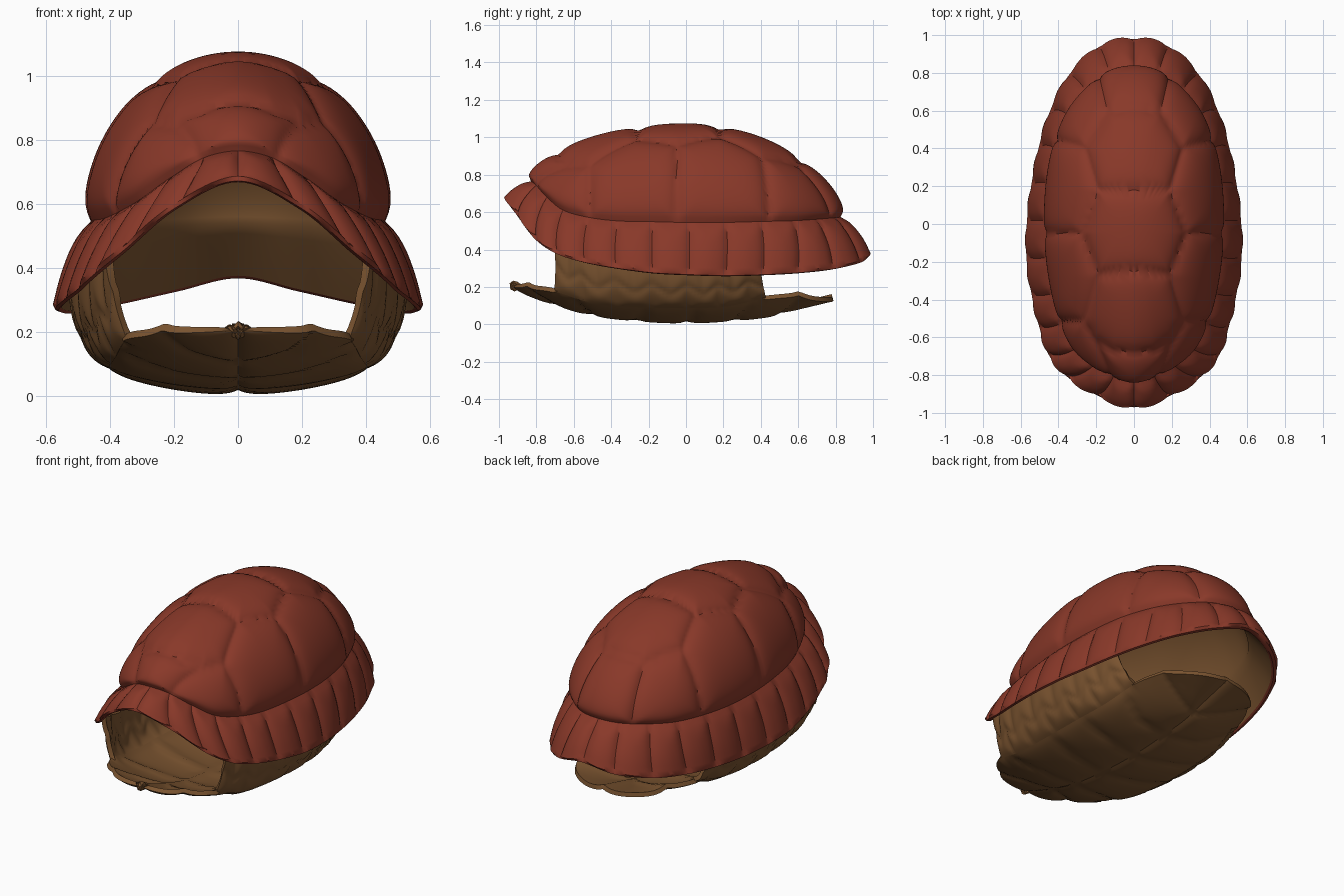
import bpy, bmesh, math
from mathutils import Vector
from mathutils.geometry import intersect_point_line

if "Cube" in bpy.data.objects:
    bpy.data.objects.remove(bpy.data.objects["Cube"])


def material(name, rgb):
    m = bpy.data.materials.new(name)
    m.diffuse_color = (*rgb, 1)
    m.use_nodes = True
    m.node_tree.nodes["Principled BSDF"].inputs["Base Color"].default_value = m.diffuse_color
    return m


RED = material("shell_red", (0.25, 0.04, 0.022))
BROWN = material("shell_brown", (0.2, 0.09, 0.03))


def flip(p):
    return Vector((-p[0], p[1], p[2]))


def curve(pts, u, mirrored=True):
    """Catmull-Rom through half-outline points; mirrored ends cross x = 0 smoothly."""
    n = len(pts) - 1

    def get(k):
        if 0 <= k <= n:
            return Vector(pts[k])
        if mirrored:
            return flip(pts[-k] if k < 0 else pts[2 * n - k])
        a, b = (pts[0], pts[1]) if k < 0 else (pts[n], pts[n - 1])
        return 2 * Vector(a) - Vector(b)

    i = min(int(u), n - 1)
    f = u - i
    a, b, c, d = (get(i + k) for k in (-1, 0, 1, 2))
    return 0.5 * (2 * b + (c - a) * f + (2 * a - 5 * b + 4 * c - d) * f ** 2
                  + (3 * b - a - 3 * c + d) * f ** 3)


def seam_distance(x, y, paths):
    """Plan distance from a point to the nearest seam line."""
    p, best = Vector((x, y, 0)), 9
    for path in paths:
        for a, b in zip(path, path[1:]):
            a, b = Vector((*a, 0)), Vector((*b, 0))
            q, f = intersect_point_line(p, a, b)
            q = a.lerp(b, max(0, min(1, f)))
            best = min(best, (p - q).length)
    return best


def surface(name, rows, cols, fn, mat, closed=False, inward=False, depth=0.0, thick=0.0):
    """Grid surface; fn(i, j) gives position and distance to the nearest scute seam."""
    bm = bmesh.new()
    count = cols if closed else cols + 1
    grid, dist = [], {}
    for i in range(rows + 1):
        row = []
        for j in range(count):
            co, d = fn(i, j)
            v = bm.verts.new(co)
            dist[v] = d
            row.append(v)
        grid.append(row)
    for i in range(rows):
        for j in range(cols):
            k = (j + 1) % count
            bm.faces.new((grid[i][j], grid[i][k], grid[i + 1][k], grid[i + 1][j]))
    bm.normal_update()
    centre = Vector((0, 0, 0.5))
    out = sum(f.normal.dot(f.calc_center_median() - centre) * f.calc_area() for f in bm.faces)
    if (out < 0) != inward:
        bmesh.ops.reverse_faces(bm, faces=bm.faces[:])
        bm.normal_update()
    if depth:
        moves = {v: v.normal * -depth * math.exp(-d / 0.035) for v, d in dist.items()}
        for v, m in moves.items():
            v.co += m
    bmesh.ops.remove_doubles(bm, verts=bm.verts[:], dist=0.0005)
    me = bpy.data.meshes.new(name)
    bm.to_mesh(me)
    bm.free()
    me.materials.append(mat)
    ob = bpy.data.objects.new(name, me)
    bpy.context.collection.objects.link(ob)
    bpy.ops.object.select_all(action='DESELECT')
    ob.select_set(True)
    bpy.context.view_layer.objects.active = ob
    if thick:
        mod = ob.modifiers.new("thickness", 'SOLIDIFY')
        mod.thickness, mod.offset = thick, -1
        bpy.ops.object.convert(target='MESH')
    bpy.ops.object.shade_smooth_by_angle(angle=math.radians(40))
    return ob


# Carapace outlines, front to back: outer rim, and seam where the dome starts
RIM = [(0, -.985, .685), (.2, -.92, .60), (.36, -.82, .47), (.46, -.70, .39), (.51, -.55, .345),
       (.55, -.38, .315), (.578, -.18, .29), (.575, .02, .28), (.55, .22, .275), (.51, .42, .28),
       (.45, .61, .29), (.35, .80, .31), (.19, .95, .345), (0, .995, .385)]
SEAM = [(0, -.85, .78), (.12, -.82, .755), (.23, -.76, .69), (.33, -.67, .62), (.40, -.53, .58),
        (.445, -.37, .56), (.475, -.18, .555), (.485, .02, .55), (.475, .22, .55), (.44, .41, .555),
        (.37, .59, .56), (.27, .72, .57), (.14, .82, .58), (0, .85, .585)]
N = len(RIM) - 1
COLS = N * 20

# Scute seams on the right half of the dome, in plan
DOME_SEAMS = [
    [(.13, -.83), (.2, -.66), (.28, -.52), (.2, -.27), (.29, -.05), (.2, .18), (.27, .41), (.15, .61), (.2, .8)],
    [(0, -.69), (.12, -.68), (.2, -.63)], [(0, -.25), (.2, -.27)], [(0, .18), (.2, .18)], [(0, .62), (.15, .61)],
    [(.28, -.52), (.46, -.52)], [(.29, -.05), (.5, -.05)], [(.27, .41), (.47, .46)]]


def ring(pts, j):
    a = j * 2 * N / COLS
    return curve(pts, a) if a <= N else flip(curve(pts, 2 * N - a))


def dome(s, phi):
    t = math.sin(phi)
    q = .5 + .14 * (s.y / .85) ** 2
    return Vector((s.x * t, s.y * t, s.z + (1.075 - s.z) * max(0, 1 - t * t) ** q))


DOME_ROWS, EDGE_ROWS = 36, 10
LIP = [(.985, -.014), (.965, -.018), (.95, -.01)]


def carapace(i, j):
    s, r = ring(SEAM, j), ring(RIM, j)
    if i <= DOME_ROWS:
        phi = math.pi / 2 * i / DOME_ROWS
        p = dome(s, phi)
        d = seam_distance(abs(p.x), p.y, DOME_SEAMS)
        return p, min(d, (math.pi / 2 - phi) * .5)
    f = min(1, (i - DOME_ROWS) / EDGE_ROWS)
    p = s.lerp(r, f)
    k = 1 + .02 * math.sin(math.pi * f)
    p = Vector((p.x * k, p.y * k, p.z))
    a = j * 2 * N / COLS
    d = min(abs(a - round(a)) * .19, f * .25)
    e = i - DOME_ROWS - EDGE_ROWS
    if e > 0:
        k, dz = LIP[e - 1]
        return Vector((r.x * k, r.y * k, r.z + dz)), 1
    return p, d


def lining(i, j):
    s, r = ring(SEAM, j), ring(RIM, j)
    k, dz = LIP[-1]
    if i <= 20:
        p = dome(s, math.pi / 2 * i / 20)
        return Vector((p.x * .92, p.y * .92, p.z - .045)), 1
    top = Vector((s.x * .92, s.y * .92, s.z - .045))
    return top.lerp(Vector((r.x * k, r.y * k, r.z + dz)), (i - 20) / 5), 1


surface("carapace", DOME_ROWS + EDGE_ROWS + len(LIP), COLS, carapace, RED, closed=True, depth=.026)
surface("carapace_lining", 25, COLS, lining, BROWN, closed=True, inward=True)

# Plastron: side edge and centre line, front to back
EDGE = [(0, -.93, .2), (.17, -.90, .195), (.28, -.82, .185), (.36, -.71, .17), (.40, -.5, .105), (.415, -.25, .08),
        (.415, 0, .075), (.40, .22, .085), (.365, .43, .13), (.32, .57, .14), (.25, .69, .125), (.13, .77, .12), (0, .79, .12)]
KEEL = [(0, -.93, .195), (0, -.88, .165), (0, -.80, .13), (0, -.70, .095), (0, -.5, .04), (0, -.25, .01),
        (0, 0, 0), (0, .22, .01), (0, .43, .03), (0, .57, .065), (0, .69, .095), (0, .77, .115), (0, .79, .12)]
BELLY_SEAMS = [[(0, -.95), (0, .8)], [(0, -.68), (.16, -.76), (.25, -.87)], [(0, -.5), (.2, -.53), (.42, -.62)],
               [(0, -.27), (.42, -.22)], [(0, 0), (.42, .05)], [(0, .26), (.2, .28), (.42, .38)], [(0, .5), (.35, .62)]]


def plastron(i, j):
    u, v = i / 8, j / 20 - 1
    e, c = curve(EDGE, u), curve(KEEL, u)
    p = c.lerp(e, abs(v))
    p.z = c.z + (e.z - c.z) * v * v
    d = seam_distance(p.x, p.y, BELLY_SEAMS)
    if 3 < u < 8:
        d = min(d, (1 - abs(v)) * .4)
    return (flip(p) if v < 0 else p), d


surface("plastron", 96, 40, plastron, BROWN, depth=.018, thick=.025)

# Bridges joining the plastron to the carapace rim, two rows of scutes
BRIDGE_TOP = [(.415, -.70, .43), (.47, -.53, .37), (.515, -.27, .335), (.53, -.02, .315), (.51, .2, .31), (.47, .40, .31)]


def bridge(side):
    def fn(i, j):
        u, v = i / 14, j / 16
        lo, hi = curve(EDGE, 3 + u), curve(BRIDGE_TOP, u, False)
        p = lo.lerp(hi, v)
        b = math.sin(math.pi * v) * (.4 + .6 * math.sin(math.pi * u / 5))
        p += Vector((.028 * b, 0, -.02 * b))
        g = u * 1.3
        zig = .5 + .12 * (2 * abs(2 * (g % 1) - 1) - 1)
        h = g if v < zig else g + .5
        d = min(abs(v - zig) * .25, abs(h - round(h)) * .18, v * .25)
        return (p if side > 0 else flip(p)), d
    return fn


for side, name in ((1, "bridge_right"), (-1, "bridge_left")):
    surface(name, 70, 16, bridge(side), BROWN, depth=.016, thick=.025)
